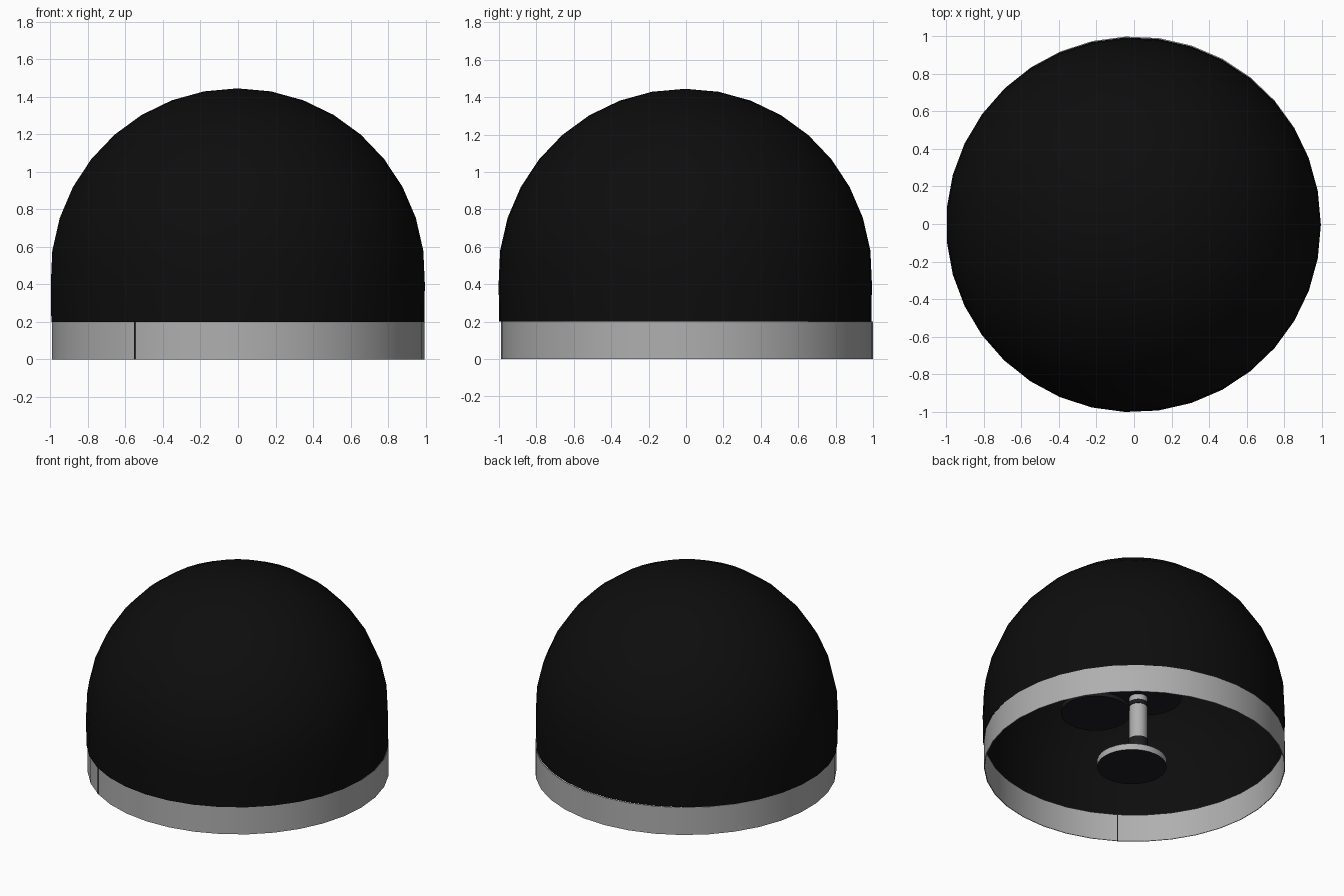
import bpy, bmesh, math
from mathutils import Matrix

if "Cube" in bpy.data.objects:
    bpy.data.objects.remove(bpy.data.objects["Cube"])


def material(name, rgb):
    m = bpy.data.materials.new(name)
    m.diffuse_color = (*rgb, 1)
    m.use_nodes = True
    m.node_tree.nodes["Principled BSDF"].inputs["Base Color"].default_value = m.diffuse_color
    return m


BLACK = material("smoked black", (0.004, 0.004, 0.004))
GREY = material("light grey", (0.43, 0.43, 0.43))
DARK = material("dark charcoal", (0.013, 0.011, 0.014))
N = 35  # sides of the dome


def finish(name, bm, mats, smooth=True):
    me = bpy.data.meshes.new(name)
    bm.to_mesh(me)
    bm.free()
    ob = bpy.data.objects.new(name, me)
    bpy.context.collection.objects.link(ob)
    for m in mats:
        me.materials.append(m)
    if smooth:
        bpy.ops.object.select_all(action='DESELECT')
        ob.select_set(True)
        bpy.context.view_layer.objects.active = ob
        bpy.ops.object.shade_smooth_by_angle(angle=math.radians(30))
    return ob


def lathe(name, profile, centre, mat, start=0.0):
    """Spin an (r, z) profile, listed bottom to top, round the z axis."""
    bm = bmesh.new()
    rings = []
    for r, z in profile:
        if r < 1e-6:
            rings.append([bm.verts.new((centre[0], centre[1], z))] * N)
        else:
            rings.append([bm.verts.new((centre[0] + r * math.cos(start + math.tau * i / N),
                                        centre[1] + r * math.sin(start + math.tau * i / N), z))
                          for i in range(N)])
    for a, b in zip(rings, rings[1:]):
        for i in range(N):
            j = (i + 1) % N
            bm.faces.new(list(dict.fromkeys((a[i], a[j], b[j], b[i]))))
    return finish(name, bm, [mat])


def cylinder(name, r, z0, z1, x, y, side, cap):
    """Closed cylinder with its own colour on the end faces."""
    bm = bmesh.new()
    bmesh.ops.create_cone(bm, cap_ends=True, segments=32, radius1=r, radius2=r, depth=z1 - z0,
                          matrix=Matrix.Translation((x, y, (z0 + z1) / 2)))
    bm.normal_update()
    for f in bm.faces:
        f.material_index = 1 if abs(f.normal.z) > 0.5 else 0
    return finish(name, bm, [side, cap])


# Dome: straight skirt, then a rounded cap
step = math.tau / N
cap = [(math.cos(math.pi / 2 - k * step), 0.445 + math.sin(math.pi / 2 - k * step))
       for k in range(9, 0, -1)]
lathe("dome_cover", [(0.996, 0.2)] + cap + [(0.0, 1.445)], (-0.003, -0.004), BLACK)

# Thin open band round the foot
lathe("base_band", [(0.99, 0.2), (0.99, 0.0), (0.995, 0.0), (0.995, 0.2), (0.99, 0.2)],
      (-0.001, 0.005), GREY, start=math.radians(236.5))

# Narrow joint line on the band
bm = bmesh.new()
ang = math.radians(236.5)
bmesh.ops.create_cube(bm, size=1, matrix=Matrix.Translation(
    (0.994 * math.cos(ang), 0.994 * math.sin(ang) + 0.005, 0.1))
    @ Matrix.Rotation(ang, 4, 'Z') @ Matrix.Diagonal((0.008, 0.006, 0.198, 1)))
finish("band_joint", bm, [DARK], smooth=False)

# Fittings inside the dome: foot plate, post, collars and two trays
px, py = -0.02, 0.02
cylinder("foot_plate", 0.23, 0.0, 0.045, 0.01, -0.01, GREY, DARK)
cylinder("post_socket", 0.065, 0.045, 0.2, px, py, DARK, DARK)
cylinder("post", 0.06, 0.2, 0.75, px, py, GREY, DARK)
cylinder("post_collar", 0.064, 0.45, 0.48, px, py, DARK, DARK)
for name, x, y, z in (("tray_right", 0.18, -0.18, 0.42), ("tray_left", -0.06, 0.06, 0.52)):
    cylinder(name, 0.23, z, z + 0.03, x, y, DARK, DARK)
